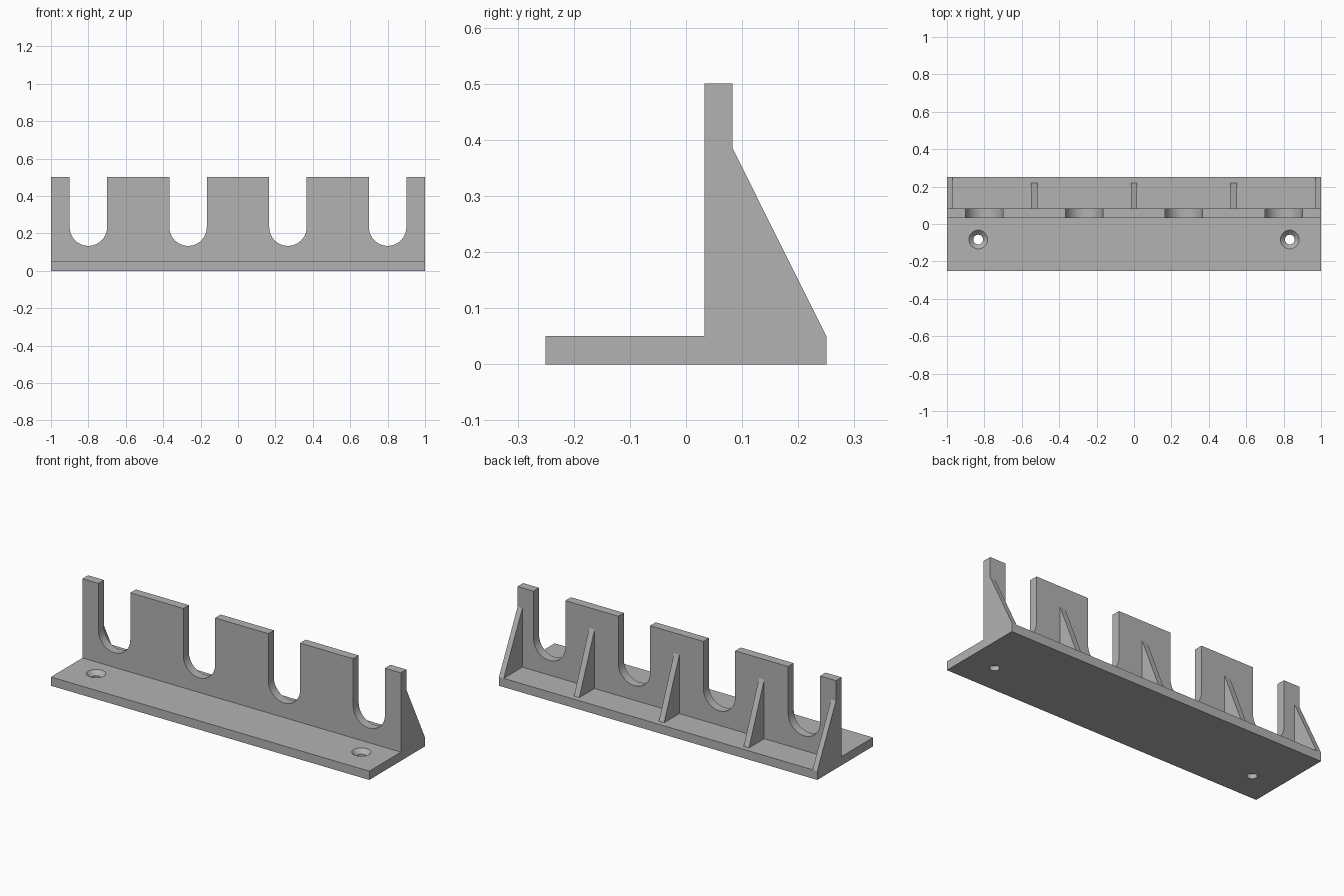
import bpy, bmesh, math
from mathutils import Vector

cube = bpy.data.objects.get("Cube")
if cube:
    bpy.data.objects.remove(cube, do_unlink=True)

grey = bpy.data.materials.new("plain grey")
grey.use_nodes = True
COLOUR = (0.45, 0.45, 0.45, 1)
grey.diffuse_color = COLOUR
grey.node_tree.nodes["Principled BSDF"].inputs["Base Color"].default_value = COLOUR

BASE_TOP, WALL_FRONT, WALL_BACK = 0.05, 0.033, 0.083


def prism(name, outline, offset):
    """Extrude a closed 3D outline along an offset vector."""
    bm = bmesh.new()
    face = bm.faces.new([bm.verts.new(p) for p in outline])
    moved = bmesh.ops.extrude_face_region(bm, geom=[face])["geom"]
    verts = [g for g in moved if isinstance(g, bmesh.types.BMVert)]
    bmesh.ops.translate(bm, verts=verts, vec=Vector(offset))
    bmesh.ops.recalc_face_normals(bm, faces=bm.faces)
    mesh = bpy.data.meshes.new(name)
    bm.to_mesh(mesh)
    bm.free()
    mesh.materials.append(grey)
    obj = bpy.data.objects.new(name, mesh)
    bpy.context.collection.objects.link(obj)
    return obj


def smooth(obj):
    bpy.ops.object.select_all(action="DESELECT")
    obj.select_set(True)
    bpy.context.view_layer.objects.active = obj
    bpy.ops.object.shade_smooth_by_angle(angle=math.radians(30))


def cut(obj, cutter):
    mod = obj.modifiers.new("hole", "BOOLEAN")
    mod.operation, mod.solver, mod.object = "DIFFERENCE", "EXACT", cutter
    bpy.context.view_layer.objects.active = obj
    bpy.ops.object.modifier_apply(modifier=mod.name)
    bpy.data.objects.remove(cutter, do_unlink=True)


# Base plate with two countersunk screw holes
base = prism("base_plate", [(-1, -0.25, 0), (1, -0.25, 0), (1, 0.25, 0), (-1, 0.25, 0)],
             (0, 0, BASE_TOP))
for x in (-0.833, 0.833):
    for r_low, r_high, low, high in ((0.026, 0.026, -0.1, 0.1), (0.02, 0.06, 0.02, 0.06)):
        bpy.ops.mesh.primitive_cone_add(vertices=48, radius1=r_low, radius2=r_high,
                                        depth=high - low, location=(x, -0.083, (low + high) / 2))
        cutter = bpy.context.object
        cutter.hide_render = True
        cutter.data.materials.append(grey)
        cut(base, cutter)
smooth(base)

# Upright wall with four round-bottomed slots open at the top
TOP, SLOT_R, SLOT_Z, STEPS = 0.5, 0.1, 0.233, 24
outline = [(1, WALL_FRONT, BASE_TOP), (-1, WALL_FRONT, BASE_TOP), (-1, WALL_FRONT, TOP)]
for centre in (-0.8, -0.267, 0.267, 0.8):
    outline.append((centre - SLOT_R, WALL_FRONT, TOP))
    for i in range(STEPS + 1):
        a = math.pi * (1 + i / STEPS)
        outline.append((centre + SLOT_R * math.cos(a), WALL_FRONT, SLOT_Z + SLOT_R * math.sin(a)))
    outline.append((centre + SLOT_R, WALL_FRONT, TOP))
outline.append((1, WALL_FRONT, TOP))
wall = prism("slotted_wall", outline, (0, WALL_BACK - WALL_FRONT, 0))
smooth(wall)

# Triangular ribs bracing the wall from behind; the end ribs reach the rear edge
for name, x, width, foot in (("right_end_rib", -0.985, 0.03, 0.25),
                             ("right_rib", -0.533, 0.033, 0.22),
                             ("middle_rib", 0, 0.033, 0.22),
                             ("left_rib", 0.533, 0.033, 0.22),
                             ("left_end_rib", 0.985, 0.03, 0.25)):
    left = x - width / 2
    prism(name, [(left, WALL_BACK, BASE_TOP), (left, foot, BASE_TOP), (left, WALL_BACK, 0.385)],
          (width, 0, 0))
